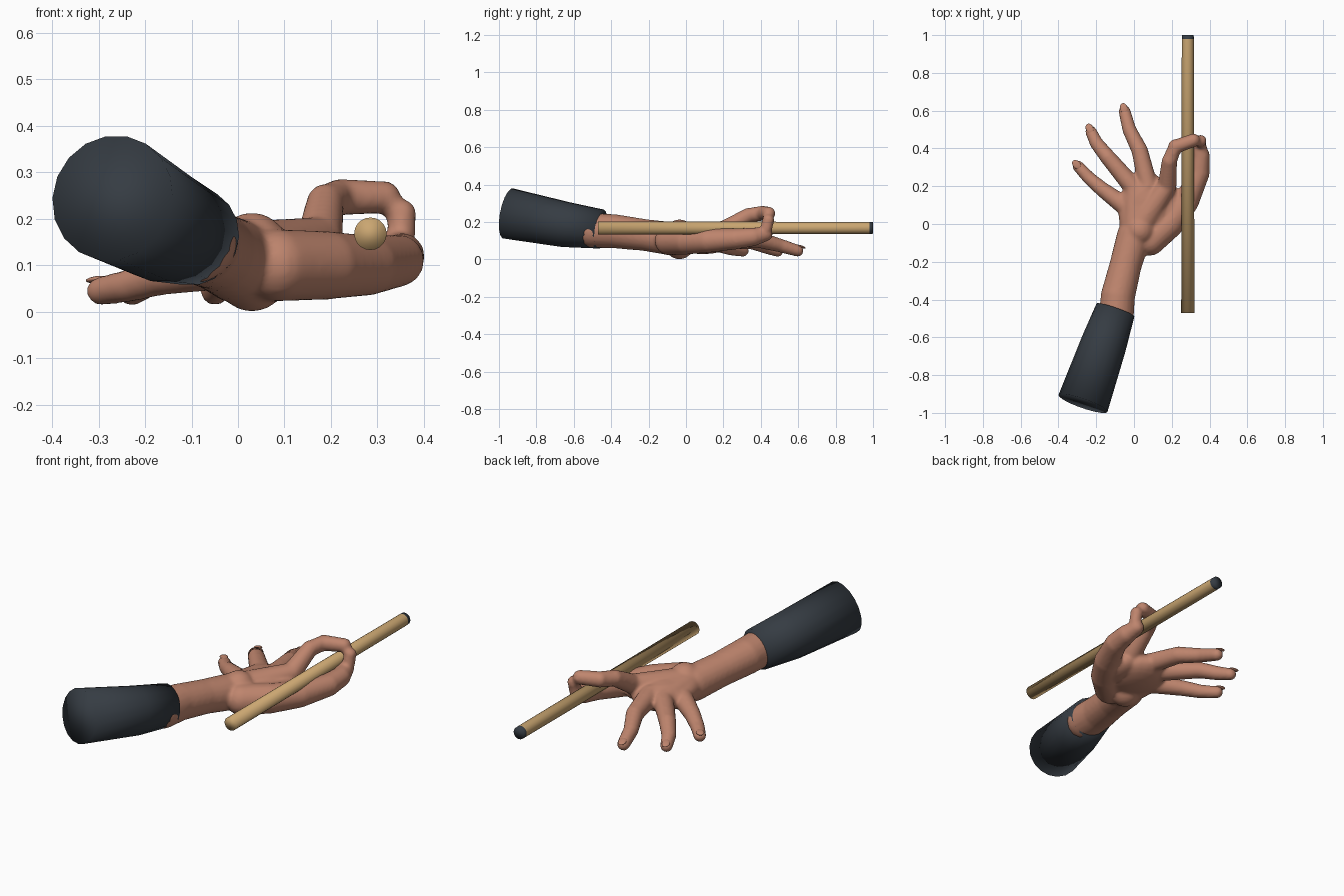
import bpy
import bmesh
import math
from mathutils import Vector, Matrix

old = bpy.data.objects.get("Cube")
if old:
    bpy.data.objects.remove(old, do_unlink=True)


def material(name, color):
    mat = bpy.data.materials.new(name)
    mat.use_nodes = True
    mat.diffuse_color = (*color, 1)
    mat.node_tree.nodes["Principled BSDF"].inputs["Base Color"].default_value = (*color, 1)
    return mat


skin = material("skin", (0.52, 0.235, 0.155))
cloth = material("dark cloth", (0.036, 0.045, 0.056))
wood = material("pale wood", (0.59, 0.38, 0.165))


def ellipsoid(bm, center, radii, turn=None):
    mat = Matrix.Translation(center)
    if turn:
        mat = mat @ turn.to_matrix().to_4x4()
    mat = mat @ Matrix.Diagonal((*radii, 1))
    bmesh.ops.create_uvsphere(bm, u_segments=20, v_segments=12, radius=1, matrix=mat)


def tube(bm, path, sides=20, round_ends=True):
    """Closed tube through (x, y, z, radius) points."""
    pts = [Vector(p[:3]) for p in path]
    rings = []
    for i, p in enumerate(pts):
        along = (pts[min(i + 1, len(pts) - 1)] - pts[max(i - 1, 0)]).normalized()
        ref = Vector((0, 0, 1)) if abs(along.z) < 0.9 else Vector((0, 1, 0))
        u = along.cross(ref).normalized()
        v = u.cross(along)
        ring = []
        for k in range(sides):
            a = math.tau * k / sides
            ring.append(bm.verts.new(p + path[i][3] * (u * math.cos(a) + v * math.sin(a))))
        rings.append(ring)
    faces = [bm.faces.new(rings[0]), bm.faces.new(rings[-1][::-1])]
    for a, b in zip(rings, rings[1:]):
        for k in range(sides):
            j = (k + 1) % sides
            faces.append(bm.faces.new((a[k], b[k], b[j], a[j])))
    bmesh.ops.recalc_face_normals(bm, faces=faces)
    if round_ends:
        for p in path:
            ellipsoid(bm, p[:3], (p[3],) * 3)


def finish(bm, name, *mats):
    mesh = bpy.data.meshes.new(name)
    bm.to_mesh(mesh)
    bm.free()
    for m in mats:
        mesh.materials.append(m)
    for f in mesh.polygons:
        f.use_smooth = True
    obj = bpy.data.objects.new(name, mesh)
    bpy.context.scene.collection.objects.link(obj)
    return obj


# Finger paths from knuckle to tip
middle = [(0.075, 0.20, 0.12, 0.052), (0.03, 0.39, 0.105, 0.044),
          (-0.025, 0.50, 0.075, 0.037), (-0.05, 0.597, 0.046, 0.032)]
ring_finger = [(0.0, 0.19, 0.11, 0.052), (-0.14, 0.355, 0.095, 0.042),
               (-0.20, 0.43, 0.065, 0.036), (-0.228, 0.49, 0.044, 0.031)]
little = [(-0.035, 0.085, 0.10, 0.052), (-0.17, 0.185, 0.075, 0.04),
          (-0.24, 0.245, 0.055, 0.035), (-0.295, 0.305, 0.045, 0.031)]
index = [(0.175, 0.20, 0.155, 0.05), (0.188, 0.335, 0.235, 0.041),
         (0.22, 0.41, 0.247, 0.04), (0.315, 0.443, 0.246, 0.036),
         (0.352, 0.44, 0.21, 0.033), (0.352, 0.43, 0.165, 0.031)]
thumb = [(0.085, -0.09, 0.10, 0.078), (0.19, 0.0, 0.10, 0.074),
         (0.28, 0.12, 0.10, 0.065), (0.345, 0.27, 0.11, 0.056),
         (0.352, 0.36, 0.12, 0.05), (0.34, 0.425, 0.135, 0.039)]

# Hand and forearm, fused into one skin
bm = bmesh.new()
for digit in (middle, ring_finger, little, index, thumb):
    tube(bm, digit)
tube(bm, [(-0.095, -0.50, 0.155, 0.093), (-0.085, -0.38, 0.15, 0.091),
          (-0.045, -0.22, 0.13, 0.085), (0.0, -0.06, 0.108, 0.09)])
# Palm bones run from the wrist to each knuckle
for digit in (middle, ring_finger, little, index):
    tube(bm, [(0.01, -0.04, 0.11, 0.085), digit[0]])
ellipsoid(bm, (0.03, -0.035, 0.107), (0.09, 0.09, 0.107))
ellipsoid(bm, (0.07, 0.09, 0.105), (0.15, 0.18, 0.077))
ellipsoid(bm, (0.19, 0.08, 0.10), (0.08, 0.13, 0.06))
hand = finish(bm, "hand_and_forearm", skin)
fuse = hand.modifiers.new("fuse", "REMESH")
fuse.mode = "VOXEL"
fuse.voxel_size = 0.009
fuse.use_smooth_shade = True
soften = hand.modifiers.new("soften", "SMOOTH")
soften.factor = 0.5
soften.iterations = 6

# Fingernails
bm = bmesh.new()
for digit in (middle, ring_finger, little):
    a, b = Vector(digit[-2][:3]), Vector(digit[-1][:3])
    along = (b - a).normalized()
    up = (Vector((0, 0, 1)) - along * along.z).normalized()
    ellipsoid(bm, b + up * 0.026 + along * 0.01, (0.02, 0.007, 0.028),
              along.to_track_quat("Z", "Y"))
finish(bm, "fingernails", skin)

# Sleeve
bm = bmesh.new()
tube(bm, [(-0.27, -0.95, 0.245, 0.137), (-0.162, -0.64, 0.185, 0.122),
          (-0.098, -0.455, 0.162, 0.106)], sides=18, round_ends=False)
sleeve = finish(bm, "sleeve", cloth)

# Stick with a dark tip
bm = bmesh.new()
tube(bm, [(0.285, y, 0.168, r) for y, r in
          ((-0.47, 0.035), (0.98, 0.032), (1.0, 0.031))], sides=20, round_ends=False)
for f in bm.faces:
    f.material_index = 1 if f.calc_center_median().y > 0.97 else 0
finish(bm, "stick", wood, cloth)
